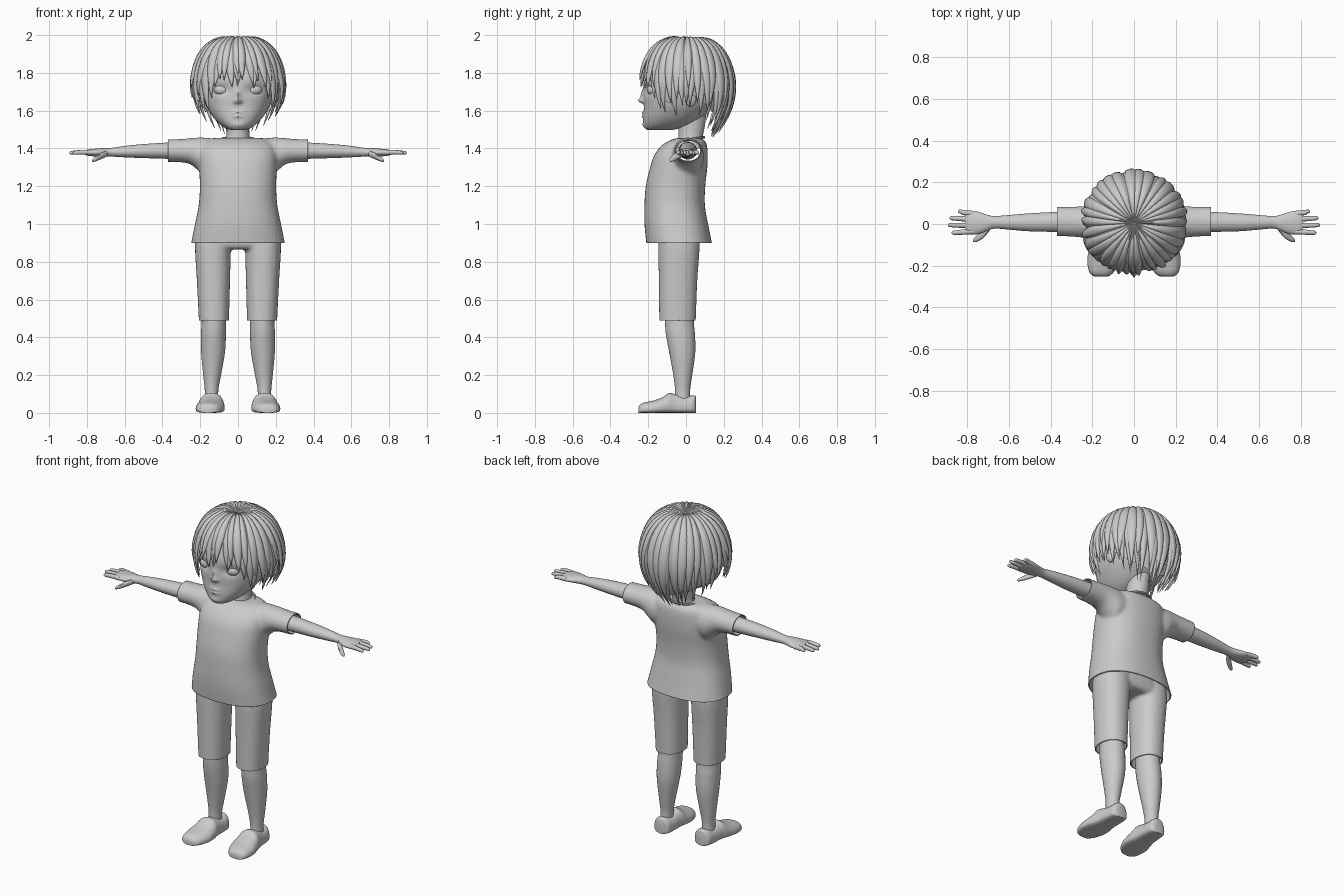
import bpy, bmesh, random
from math import sin, cos, pi, exp, radians, copysign
from mathutils import Vector, Matrix

if "Cube" in bpy.data.objects:
    bpy.data.objects.remove(bpy.data.objects["Cube"])

random.seed(4)


def spow(v, e):
    return copysign(abs(v) ** e, v)


def spline(keys, n):
    """Catmull-Rom through tuples, n steps per span."""
    out = []
    for i in range(len(keys) - 1):
        p = [keys[max(0, min(len(keys) - 1, i + k))] for k in (-1, 0, 1, 2)]
        for j in range(n + (i == len(keys) - 2)):
            t = j / n
            out.append([b + .5 * t * (c - a + t * (2 * a - 5 * b + 4 * c - d + t * (3 * (b - c) + d - a)))
                        for a, b, c, d in zip(*p)])
    return out


def bridge(bm, rings, caps=(True, True)):
    vs = [[bm.verts.new(p) for p in r] for r in rings]
    m = len(vs[0])
    for r, q in zip(vs, vs[1:]):
        for i in range(m):
            bm.faces.new((r[i], r[(i + 1) % m], q[(i + 1) % m], q[i]))
    for c, r in zip(caps, (vs[0], vs[-1])):
        if c:
            bm.faces.new(r)


def tube(bm, keys, axis='Z', sides=32, n=5, e=1.0, s=1, caps=(True, True)):
    """Loft of keys (x, y, z, half size a, half size b); s=-1 mirrors in x."""
    rings = []
    for x, y, z, a, b in spline(keys, n):
        ring = []
        for i in range(sides):
            u = a * spow(cos(2 * pi * i / sides), e)
            v = b * spow(sin(2 * pi * i / sides), e)
            p = (x + u, y + v, z) if axis == 'Z' else (x, y + u, z + v)
            ring.append((p[0] * s, p[1], p[2]))
        rings.append(ring)
    bridge(bm, rings, caps)


def finish(name, bm, angle=40):
    bmesh.ops.recalc_face_normals(bm, faces=bm.faces[:])
    me = bpy.data.meshes.new(name)
    bm.to_mesh(me)
    bm.free()
    ob = bpy.data.objects.new(name, me)
    bpy.context.collection.objects.link(ob)
    bpy.ops.object.select_all(action='DESELECT')
    bpy.context.view_layer.objects.active = ob
    ob.select_set(True)
    bpy.ops.object.shade_smooth_by_angle(angle=radians(angle))
    return ob


def fuse_cut(ob, cuts):
    """Fuse overlapping volumes into one cloth surface, then open it at each hem plane."""
    m = ob.modifiers.new("fuse", 'REMESH')
    m.mode, m.voxel_size = 'VOXEL', .009
    m = ob.modifiers.new("relax", 'SMOOTH')
    m.iterations, m.factor = 8, .5
    bpy.context.view_layer.update()
    ev = ob.evaluated_get(bpy.context.evaluated_depsgraph_get())
    bm = bmesh.new()
    bm.from_mesh(ev.to_mesh())
    for co, no in cuts:
        bmesh.ops.bisect_plane(bm, geom=bm.verts[:] + bm.edges[:] + bm.faces[:],
                               plane_co=co, plane_no=no, clear_outer=True)
    name = ob.name
    bpy.data.objects.remove(ob)
    new = finish(name, bm, 50)
    m = new.modifiers.new("cloth", 'SOLIDIFY')
    m.thickness = .006


def ball(bm, loc, size):
    bmesh.ops.create_uvsphere(bm, u_segments=24, v_segments=16, radius=1,
                              matrix=Matrix.Translation(loc) @ Matrix.Diagonal((*size, 1)))


# Shirt: (z, half width, front y, back y) torso plus sleeves
bm = bmesh.new()
torso = [(.84, .262, -.2, .15), (.9, .248, -.21, .137), (1.0, .228, -.22, .117), (1.1, .208, -.22, .1),
         (1.2, .202, -.213, .102), (1.3, .206, -.19, .113), (1.36, .206, -.17, .115),
         (1.41, .195, -.135, .112), (1.44, .17, -.09, .1), (1.455, .13, -.05, .075)]
tube(bm, [(0, (f + b) / 2, z, w, (b - f) / 2) for z, w, f, b in torso], e=.85, sides=48)
for s in (1, -1):
    tube(bm, [(.1, .01, 1.36, .08, .09), (.17, .01, 1.355, .085, .102), (.21, .01, 1.37, .08, .088),
              (.25, .01, 1.385, .075, .07), (.3, .011, 1.388, .072, .062), (.37, .012, 1.388, .07, .06),
              (.41, .012, 1.388, .07, .06)], 'X', s=s)
fuse_cut(finish("shirt", bm), [((0, 0, .9), (0, 0, -1)), ((.37, 0, 0), (1, 0, 0)), ((-.37, 0, 0), (-1, 0, 0))])

# Collar band
bm = bmesh.new()
ring = [[((.088 + .007 * cos(b)) * cos(a), .015 + (.08 + .007 * cos(b)) * sin(a),
          1.447 + .012 * sin(a) + .007 * sin(b)) for b in (k * pi / 4 for k in range(8))]
        for a in (k * 2 * pi / 40 for k in range(41))]
bridge(bm, ring, (False, False))
finish("collar", bm)

# Shorts: hips plus two legs
bm = bmesh.new()
tube(bm, [(0, -.037, .865, .2, .085), (0, -.037, .9, .225, .105), (0, -.037, 1.02, .21, .1)], e=.8)
for s in (1, -1):
    tube(bm, [(.1275, -.045, .44, .08, .096), (.1275, -.045, .49, .08, .097), (.13, -.042, .7, .088, .102),
              (.133, -.037, .88, .095, .109), (.13, -.037, .98, .09, .1)], e=.9, s=s)
fuse_cut(finish("shorts", bm), [((0, 0, .49), (0, 0, -1)), ((0, 0, .99), (0, 0, 1))])

for side, s in (("left", 1), ("right", -1)):
    # Legs
    bm = bmesh.new()
    tube(bm, [(.128, -.035, .62, .07, .08), (.128, -.035, .49, .064, .076), (.13, -.03, .42, .066, .077),
              (.132, -.02, .32, .063, .069), (.137, -.017, .2, .047, .05), (.14, -.018, .12, .036, .04),
              (.14, -.018, .05, .036, .042)], s=s)
    finish(side + "_leg", bm)
    # Shoes: (y, centre x, half width, top z)
    bm = bmesh.new()
    rings = []
    for y, cx, a, h in spline([(-.252, .157, .03, .03), (-.243, .157, .048, .044), (-.22, .154, .064, .055),
                               (-.17, .148, .076, .066), (-.12, .143, .072, .085), (-.09, .141, .066, .105),
                               (-.06, .139, .06, .1), (-.01, .137, .056, .088), (.03, .136, .052, .092),
                               (.047, .136, .042, .092), (.053, .136, .025, .085)], 4):
        rings.append([(s * (cx + a * spow(cos(t), .75)), y,
                       h * .35 + (h * .65 * sin(t) if sin(t) > 0 else h * .35 * spow(sin(t), .5)))
                      for t in (k * 2 * pi / 32 for k in range(32))])
    bridge(bm, rings)
    finish(side + "_shoe", bm)
    # Arm and palm
    bm = bmesh.new()
    tube(bm, [(.28, .01, 1.388, .05, .046), (.37, .01, 1.388, .048, .043), (.5, .008, 1.386, .043, .037),
              (.6, .008, 1.383, .035, .03), (.67, .008, 1.38, .03, .023), (.71, .005, 1.379, .041, .023),
              (.75, .005, 1.378, .054, .021), (.79, .008, 1.378, .056, .017), (.81, .01, 1.378, .05, .012)],
         'X', s=s)
    # Fingers and thumb
    for y0, y1, tip in ((.05, .06, .845), (.022, .028, .885), (-.008, -.005, .893), (-.036, -.042, .875)):
        tube(bm, [(.77, y0, 1.378, .013, .013), (.82, (y0 + y1) / 2, 1.38, .0125, .0125),
                  (tip - .012, y1, 1.377, .01, .01), (tip - .003, y1, 1.376, .006, .006),
                  (tip, y1, 1.376, .001, .001)], 'X', 12, 3, s=s)
    tube(bm, [(.69, -.015, 1.375, .014, .016), (.72, -.045, 1.362, .02, .017), (.75, -.068, 1.346, .016, .013),
              (.768, -.078, 1.337, .009, .008), (.773, -.08, 1.335, .001, .001)], 'X', 12, 3, s=s)
    finish(side + "_arm", bm)
    # Eye and ear
    bm = bmesh.new()
    ball(bm, (s * .085, -.173, 1.71), (.043, .034, .031))
    finish(side + "_eye", bm)
    bm = bmesh.new()
    ball(bm, (s * .19, .025, 1.665), (.022, .03, .045))
    finish(side + "_ear", bm)

# Neck
bm = bmesh.new()
tube(bm, [(0, .025, 1.4, .08, .075), (0, .025, 1.46, .062, .065), (0, .03, 1.52, .06, .07), (0, .03, 1.6, .065, .08)])
finish("neck", bm)

# Head: (z, half width, front y, back y), then soft bumps for the features
bm = bmesh.new()
skull = [(1.497, .03, -.2, -.08), (1.505, .06, -.215, -.04), (1.53, .098, -.225, .03), (1.57, .135, -.226, .09),
         (1.63, .17, -.222, .15), (1.7, .187, -.224, .19), (1.78, .197, -.222, .21), (1.86, .18, -.19, .19),
         (1.92, .12, -.13, .12), (1.94, .05, -.05, .05)]
tube(bm, [(0, (f + b) / 2, z, w, (b - f) / 2) for z, w, f, b in skull], sides=112, n=8, e=.88)
bumps = [(0, 1.653, .016, .014, .03), (0, 1.685, .013, .028, .016), (.016, 1.648, .009, .008, .008),
         (-.016, 1.648, .009, .008, .008), (.085, 1.71, .042, .028, -.016), (-.085, 1.71, .042, .028, -.016),
         (0, 1.59, .028, .007, .01), (0, 1.57, .025, .008, .009), (0, 1.523, .03, .015, .006)]
for v in bm.verts:
    if v.co.y < -.05:
        x, z = v.co.x, v.co.z
        v.co.y -= sum(k * exp(-((x - x0) / sx) ** 2 - ((z - z0) / sz) ** 2) for x0, z0, sx, sz, k in bumps)
finish("head", bm, 60)

# Hair: one crown-to-nape profile (radius, z), swept by angle from the front
STEP = 10
PROFILE = spline([(0, 1.966), (.08, 1.975), (.155, 1.94), (.205, 1.875), (.233, 1.79), (.239, 1.71),
                  (.222, 1.62), (.18, 1.53), (.122, 1.44)], STEP)
LENGTHS = [(0, 4.75), (28, 5.0), (46, 6.2), (65, 6.7), (85, 5.9), (105, 6.4), (130, 7.2), (180, 7.9)]


def length(a):
    d = abs((a + 180) % 360 - 180)
    for (p, u), (q, v) in zip(LENGTHS, LENGTHS[1:]):
        if d <= q:
            return u + (v - u) * (d - p) / (q - p)


def hair_point(a, s, off):
    f = max(0, min(s, 7.999)) * STEP
    i = int(f)
    (r, z), (r2, z2) = PROFILE[i], PROFILE[i + 1]
    r, z = r + (r2 - r) * (f - i), z + (z2 - z) * (f - i)
    p = Vector((r * sin(a), .005 - r * cos(a), z))
    return p + (p - Vector((0, .005, 1.72))).normalized() * off


# Scalp cap under the locks
bm = bmesh.new()
bridge(bm, [[hair_point(radians(a), .02 + (length(a) - .9) * t / 24, -.008) for a in range(0, 360, 5)]
            for t in range(25)], (True, False))
finish("hair_cap", bm)


def lock(bm, deg, end, half, lift):
    a, sway, flare = radians(deg), random.uniform(-.13, .13), random.uniform(0, .012)
    rings = []
    for j in range(17):
        t = j / 16
        w = half * (1 if t < .5 else max(.02, 1 - ((t - .5) / .5) ** 1.7))
        thick = .017 * min(1, t * 5 + .1) * (w / half) ** .5
        rings.append([hair_point(a + sway * t * t + w * cos(k), .03 + (end - .03) * t,
                                 lift * min(1, 4 * t) + flare * t ** 3 + thick * (sin(k) if sin(k) > 0 else .4 * sin(k)))
                      for k in (i * pi / 5 for i in range(10))])
    bridge(bm, rings)


# Pointed locks in two layers
for name, count, shorter, half, lift in (("under_locks", 34, (0, .25), .13, -.004),
                                         ("top_locks", 30, (.25, 1.3), .125, .004)):
    bm = bmesh.new()
    for i in range(count):
        deg = (i + .5) * 360 / count + random.uniform(-2, 2)
        lock(bm, deg, length(deg) - random.uniform(*shorter), half * random.uniform(.85, 1.15), lift)
    finish(name, bm, 50)
